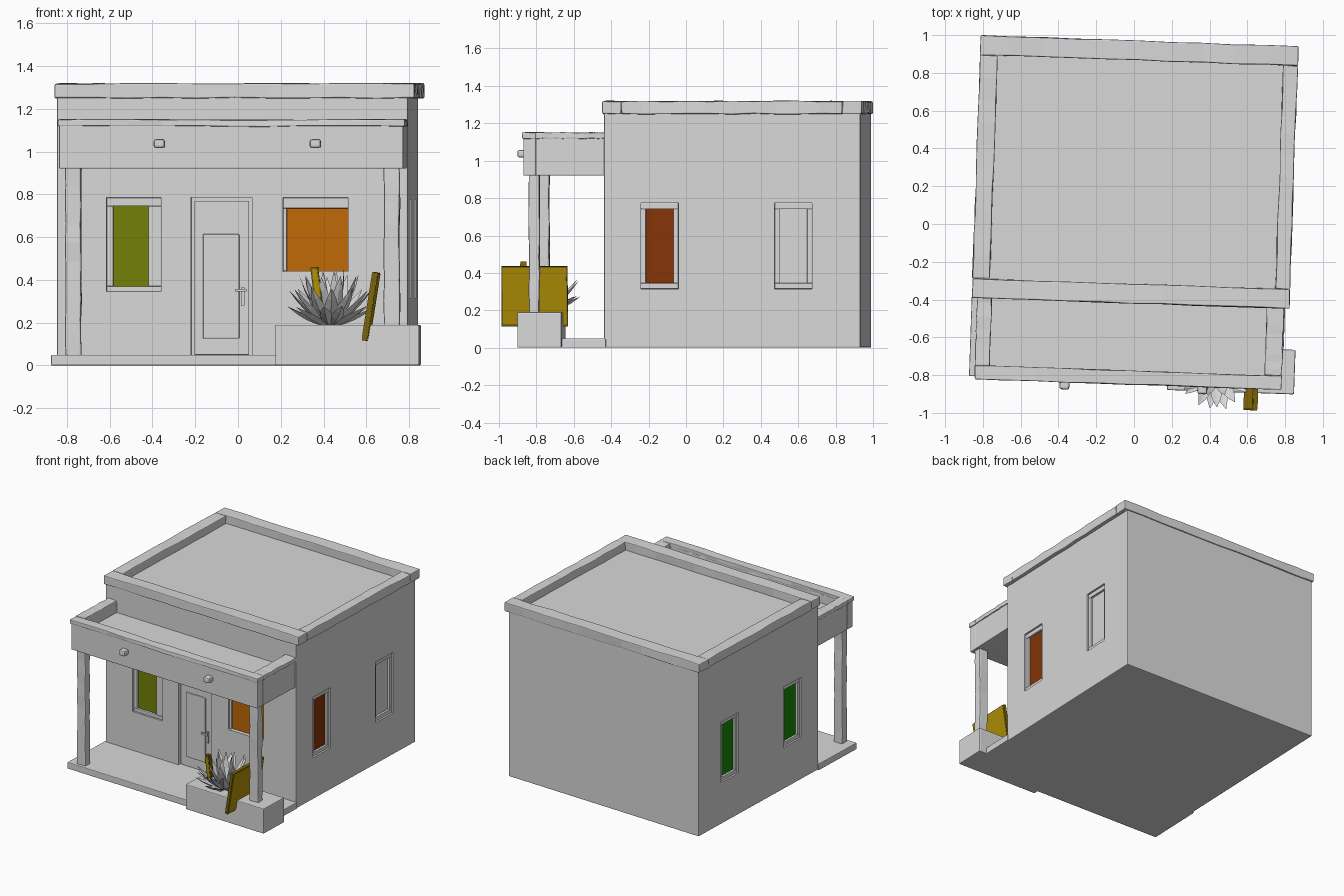
import bpy, bmesh, math, random
from mathutils import Matrix, Vector

random.seed(4)
cube = bpy.data.objects.get("Cube")
if cube:
    bpy.data.objects.remove(cube, do_unlink=True)

# The whole house is turned slightly on its plot
TURN = Matrix.Rotation(math.radians(-2), 4, 'Z')


def material(name, rgb):
    m = bpy.data.materials.new(name)
    m.use_nodes = True
    m.diffuse_color = (*rgb, 1)
    bsdf = m.node_tree.nodes["Principled BSDF"]
    bsdf.inputs["Base Color"].default_value = (*rgb, 1)
    bsdf.inputs["Roughness"].default_value = 0.9
    return m


PLASTER = material("pale_plaster", (0.69, 0.69, 0.69))
OLIVE = material("olive_glass", (0.17, 0.215, 0.002))
ORANGE = material("orange_glass", (0.52, 0.14, 0.002))
RUST = material("rust_glass", (0.235, 0.035, 0.002))
GREEN = material("green_glass", (0.008, 0.24, 0.002))
GOLD = material("gold_wood", (0.44, 0.28, 0.002))
DARK_GOLD = material("dark_gold_wood", (0.19, 0.13, 0.004))


def finish(name, bm, mat, matrix=Matrix(), bevel=0.0):
    bmesh.ops.recalc_face_normals(bm, faces=bm.faces)
    mesh = bpy.data.meshes.new(name)
    bm.to_mesh(mesh)
    bm.free()
    mesh.transform(TURN @ matrix)
    mesh.materials.append(mat)
    ob = bpy.data.objects.new(name, mesh)
    bpy.context.collection.objects.link(ob)
    if bevel:
        mod = ob.modifiers.new("soft_edges", 'BEVEL')
        mod.width, mod.segments, mod.limit_method = bevel, 2, 'ANGLE'
    return ob


def boxes(name, spans, mat=PLASTER, matrix=Matrix(), bevel=0.0, wobble=0.0):
    """One object from boxes, each given as (x0, x1, y0, y1, z0, z1)."""
    bm = bmesh.new()
    for s in spans:
        lo, hi = Vector(s[0::2]), Vector(s[1::2])
        size = hi - lo
        place = Matrix.Translation((lo + hi) / 2) @ Matrix.Diagonal((*size, 1))
        bmesh.ops.create_cube(bm, size=1, matrix=place)
    if wobble:
        long_edges = [e for e in bm.edges if e.calc_length() > 0.3]
        bmesh.ops.subdivide_edges(bm, edges=long_edges, cuts=9, use_grid_fill=True)
        for v in bm.verts:
            v.co += Vector([random.uniform(-wobble, wobble) for _ in range(3)])
    return finish(name, bm, mat, matrix, bevel)


def ring(x0, x1, y0, y1, ix0, ix1, iy0, iy1, z0, z1):
    return [(x0, x1, iy1, y1, z0, z1), (x0, x1, y0, iy0, z0, z1),
            (x0, ix0, iy0, iy1, z0, z1), (ix1, x1, iy0, iy1, z0, z1)]


# House walls and roof
X0, X1, Y0, Y1 = -0.833, 0.809, -0.41, 0.961
walls = boxes("house_walls", [(X0, X1, Y0, Y1, 0, 1.258)], bevel=0.006)
boxes("roof_parapet", ring(-0.845, 0.837, -0.42, 0.97, -0.753, 0.76, -0.318, 0.866,
                           1.25, 1.318), bevel=0.006, wobble=0.003)


# Openings are laid out on a wall: u runs along it, d points outward
def on_wall(side, u0, u1, d0, d1, z0, z1):
    if side == "front":
        return (u0, u1, Y0 - d1, Y0 - d0, z0, z1)
    if side == "left":
        return (X1 + d0, X1 + d1, u0, u1, z0, z1)
    return (X0 - d1, X0 - d0, u0, u1, z0, z1)


cuts = []


def window(name, side, outer, pane, mat):
    a, b, c, d = outer
    p, q, r, s = pane
    cuts.append(on_wall(side, a, b, -0.035, 0.05, c, d))
    rails = [(a, b, s, d), (a, p, r, s), (q, b, r, s), (a, b, c, r)]
    frame = [on_wall(side, u0, u1, -0.036, -0.012, z0, z1)
             for u0, u1, z0, z1 in rails if u1 - u0 > 0.004 and z1 - z0 > 0.004]
    boxes(name + "_frame", frame, bevel=0.003)
    boxes(name + "_pane", [on_wall(side, p, q, -0.036, -0.028, r, s)], mat)


window("front_right_window", "front", (-0.6, -0.345, 0.345, 0.785),
       (-0.57, -0.405, 0.37, 0.745), OLIVE)
window("front_left_window", "front", (0.225, 0.53, 0.44, 0.785),
       (0.242, 0.529, 0.441, 0.735), ORANGE)
for side, glass in (("left", (RUST, PLASTER)), ("right", (GREEN, GREEN))):
    for place, u, mat in (("fore", -0.113, glass[0]), ("aft", 0.602, glass[1])):
        window(f"{side}_{place}_window", side, (u - 0.1, u + 0.1, 0.315, 0.775),
               (u - 0.074, u + 0.074, 0.345, 0.742), mat)

# Front door with raised panel and handle
cuts.append(on_wall("front", -0.205, 0.08, -0.03, 0.05, 0.05, 0.785))
boxes("door", [on_wall("front", -0.19, 0.065, -0.032, -0.02, 0.05, 0.77)], bevel=0.003)
boxes("door_panel", [on_wall("front", -0.15, 0.02, -0.022, -0.008, 0.125, 0.615)],
      bevel=0.005)
boxes("door_handle", [on_wall("front", 0.0, 0.055, 0.005, 0.015, 0.345, 0.358),
                      on_wall("front", 0.03, 0.042, -0.022, 0.015, 0.345, 0.358),
                      on_wall("front", 0.028, 0.044, -0.022, -0.008, 0.28, 0.365)])

# Cut the recesses into the walls
cutter = boxes("opening_cutter", cuts)
cutter.hide_render = True
boolean = walls.modifiers.new("openings", 'BOOLEAN')
boolean.object, boolean.operation, boolean.solver = cutter, 'DIFFERENCE', 'EXACT'
graph = bpy.context.evaluated_depsgraph_get()
cut_mesh = bpy.data.meshes.new_from_object(walls.evaluated_get(graph))
walls.modifiers.clear()
walls.data = cut_mesh
bpy.data.objects.remove(cutter, do_unlink=True)

# Porch: floor, posts, roof, upstand and coping
boxes("porch_floor", [(-0.845, 0.815, -0.835, -0.4, 0, 0.05)], bevel=0.005)
for name, x in (("right_post", -0.742), ("left_post", 0.747)):
    boxes(name, [(x - 0.037, x + 0.037, -0.814, -0.756, 0.04, 0.93)],
          bevel=0.008, wobble=0.003)
boxes("porch_roof", [(-0.74, 0.72, -0.78, -0.4, 0.922, 1.06)])


def porch_edge(out, z0, z1):
    return [(-0.808 - out, 0.802 + out, -0.842 - out, -0.777, z0, z1),
            (-0.808 - out, -0.738, -0.777, -0.405, z0, z1),
            (0.718, 0.802 + out, -0.777, -0.405, z0, z1)]


boxes("porch_beams", porch_edge(0, 0.92, 1.125), bevel=0.005)
boxes("porch_coping", porch_edge(0.008, 1.118, 1.15), bevel=0.005, wobble=0.003)

# Rounded roof pole ends poking through the front beam
for name, x in (("right_pole_end", -0.338), ("left_pole_end", 0.392)):
    boxes(name, [(x - 0.026, x + 0.026, -0.888, -0.82, 1.017, 1.058)], bevel=0.011)

# Planter
boxes("planter", [(0.205, 0.878, -0.872, -0.636, 0, 0.19)], bevel=0.006)

# Spiky plant: rings of folded, tapering leaves
bm = bmesh.new()
for count, lift, length, width in ((11, 22, 0.22, 0.033), (11, 40, 0.26, 0.033),
                                   (9, 58, 0.27, 0.03), (6, 76, 0.27, 0.022)):
    for i in range(count):
        spin = (i + random.uniform(0.2, 0.6)) / count * math.tau + lift
        turn = Matrix.Translation((0.457, -0.755, 0.185)) @ Matrix.Rotation(spin, 4, 'Z')
        rows, reach, rise = [], 0.015, 0.0
        for k, wide in enumerate((0.55, 0.95, 1.0, 0.65, 0.04)):
            w = width * wide
            pts = [(reach, -w, rise + w * 0.4), (reach, 0, rise - w * 0.2),
                   (reach, w, rise + w * 0.4), (reach, 0, rise + w * 0.15)]
            rows.append([bm.verts.new(turn @ Vector(p)) for p in pts])
            angle = math.radians(lift + 6 * (k - 1))
            step = length / 4 * random.uniform(0.9, 1.05)
            reach += step * math.cos(angle)
            rise += step * math.sin(angle)
        for a, b in zip(rows, rows[1:]):
            for j in range(4):
                bm.faces.new((a[j], a[j - 1], b[j - 1], b[j]))
        bm.faces.new(rows[0])
        bm.faces.new(rows[-1])
finish("spiky_plant", bm, PLASTER)

# Leaning wooden board and small stake in the planter
lean = Matrix.Translation((0.65, -0.787, 0.277)) @ Matrix.Rotation(math.radians(9), 4, 'Y')
boxes("board_rim", [(-0.011, 0.011, -0.177, 0.177, -0.163, 0.16)], DARK_GOLD, lean)
boxes("board_faces", [(-0.014, -0.01, -0.17, 0.17, -0.15, 0.154),
                      (0.01, 0.014, -0.17, 0.17, -0.15, 0.154)], GOLD, lean)
lean = Matrix.Translation((0.397, -0.855, 0.375)) @ Matrix.Rotation(math.radians(-7), 4, 'Y')
boxes("stake", [(-0.018, 0.018, -0.015, 0.015, -0.08, 0.085)], DARK_GOLD, lean)
boxes("stake_face", [(-0.011, 0.011, -0.018, -0.014, -0.075, 0.075)], GOLD, lean)
